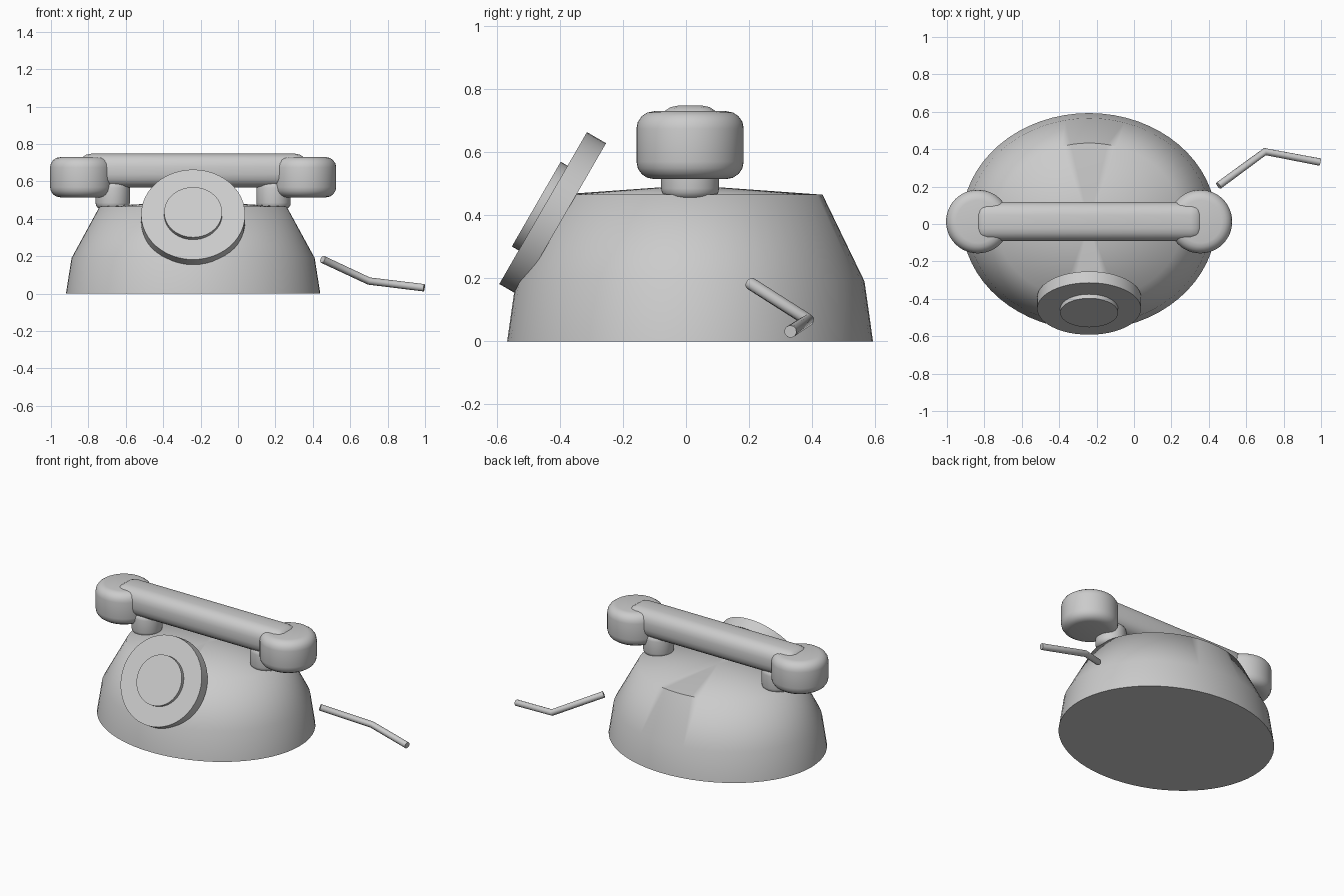
import bpy, bmesh, math
from mathutils import Matrix, Vector

if "Cube" in bpy.data.objects:
    bpy.data.objects.remove(bpy.data.objects["Cube"])

CX, CY = -0.24, 0.013
grey = bpy.data.materials.new("light_grey")
grey.diffuse_color = (0.6, 0.6, 0.6, 1)
grey.use_nodes = True
grey.node_tree.nodes["Principled BSDF"].inputs["Base Color"].default_value = grey.diffuse_color


def finish(obj, angle=35):
    obj.data.materials.clear()
    obj.data.materials.append(grey)
    bpy.ops.object.select_all(action='DESELECT')
    obj.select_set(True)
    bpy.context.view_layer.objects.active = obj
    bpy.ops.object.shade_smooth_by_angle(angle=math.radians(angle))
    return obj


def from_bmesh(name, bm, angle=35):
    bmesh.ops.recalc_face_normals(bm, faces=bm.faces[:])
    me = bpy.data.meshes.new(name)
    bm.to_mesh(me)
    bm.free()
    obj = bpy.data.objects.new(name, me)
    bpy.context.collection.objects.link(obj)
    return finish(obj, angle)


def cylinder(name, centre, r, depth, bevel=0.0, rot=None, n=48):
    bm = bmesh.new()
    bmesh.ops.create_cone(bm, cap_ends=True, segments=n, radius1=r, radius2=r, depth=depth)
    if bevel:
        rims = [e for e in bm.edges if abs(e.verts[0].co.z - e.verts[1].co.z) < 1e-5]
        bmesh.ops.bevel(bm, geom=rims, offset=bevel, segments=4, profile=0.5, affect='EDGES')
    m = Matrix.Translation(centre) @ (rot or Matrix.Identity(4))
    bmesh.ops.transform(bm, matrix=m, verts=bm.verts[:])
    return from_bmesh(name, bm)


# body: oval rings with a shallow cone on top
bm = bmesh.new()
N = 64
rings = []
for rx, ry, z in ((0.68, 0.58, 0), (0.65, 0.553, 0.19), (0.5, 0.42, 0.465)):
    rings.append([bm.verts.new((CX + rx * math.cos(2 * math.pi * i / N),
                                CY + ry * math.sin(2 * math.pi * i / N), z)) for i in range(N)])
for a, b in zip(rings, rings[1:]):
    for i in range(N):
        j = (i + 1) % N
        bm.faces.new((a[i], a[j], b[j], b[i]))
bm.faces.new(rings[0])
peak = bm.verts.new((CX, CY, 0.495))
for i in range(N):
    bm.faces.new((rings[-1][i], rings[-1][(i + 1) % N], peak))
from_bmesh("body", bm, 60)

# tilted dial and its centre plate
tilt = Matrix.Rotation(math.radians(60), 4, 'X')
normal = Vector((0, -0.866, 0.5))
face = Vector((CX, -0.453, 0.4225))
cylinder("dial", face - normal * 0.035, 0.278, 0.07, rot=tilt)
cylinder("dial_centre", face + normal * 0.0075, 0.155, 0.035, rot=tilt)

# ear cups and cradle posts, mirrored about the body centre
for s, side in ((-1, "left"), (1, "right")):
    cylinder("ear_cup_" + side, (CX + s * 0.595, CY, 0.622), 0.17, 0.215, 0.055)
    cylinder("cradle_" + side, (CX + s * 0.43, CY, 0.525), 0.092, 0.15, 0.035)

# handle bar
bm = bmesh.new()
bmesh.ops.create_cube(bm, size=1)
bmesh.ops.scale(bm, vec=(1.23, 0.21, 0.18), verts=bm.verts[:])
bmesh.ops.bevel(bm, geom=bm.edges[:], offset=0.07, segments=4, profile=0.5, affect='EDGES')
bmesh.ops.translate(bm, vec=(CX, CY, 0.658), verts=bm.verts[:])
from_bmesh("handle", bm)

# cord
cu = bpy.data.curves.new("cord", 'CURVE')
cu.dimensions = '3D'
cu.bevel_depth = 0.02
cu.bevel_resolution = 3
cu.use_fill_caps = True
sp = cu.splines.new('POLY')
pts = ((0.452, 0.205, 0.183), (0.7, 0.387, 0.067), (0.995, 0.331, 0.031))
sp.points.add(len(pts) - 1)
for p, c in zip(sp.points, pts):
    p.co = (*c, 1)
cord = bpy.data.objects.new("cord", cu)
bpy.context.collection.objects.link(cord)
bpy.ops.object.select_all(action='DESELECT')
cord.select_set(True)
bpy.context.view_layer.objects.active = cord
bpy.ops.object.convert(target='MESH')
finish(bpy.context.view_layer.objects.active, 50)
